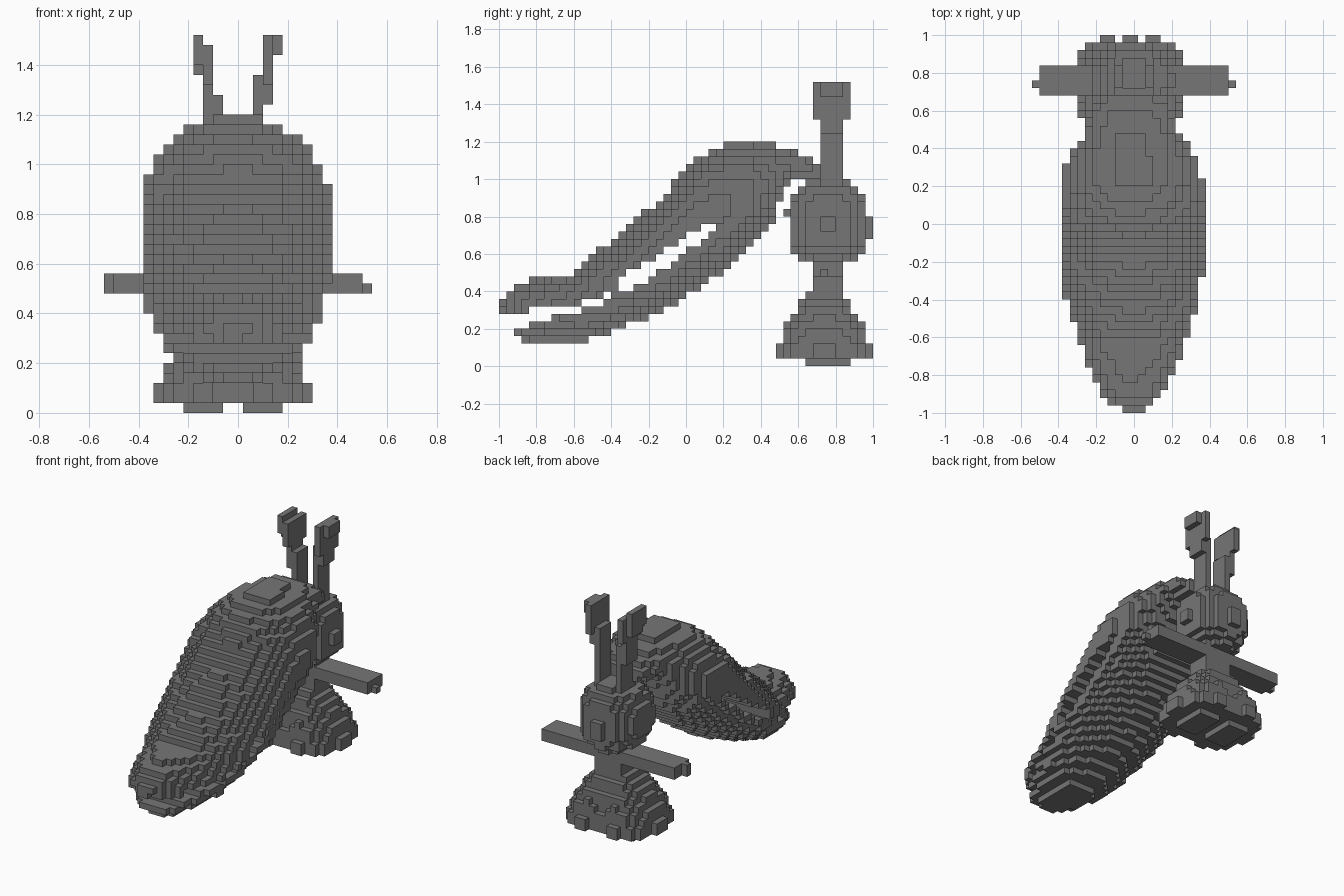
import bpy
import bmesh
from mathutils import Vector

cube = bpy.data.objects.get("Cube")
if cube:
    bpy.data.objects.remove(cube, do_unlink=True)

S = 0.04  # block size

grey = bpy.data.materials.new("dark grey")
grey.use_nodes = True
grey.diffuse_color = (0.18, 0.18, 0.18, 1)
grey.node_tree.nodes["Principled BSDF"].inputs["Base Color"].default_value = (0.18, 0.18, 0.18, 1)


def curve(points, v):
    """Straight-line interpolation through (position, value) points."""
    if v <= points[0][0]:
        return points[0][1]
    for (a, p), (b, q) in zip(points, points[1:]):
        if v <= b:
            return p + (q - p) * (v - a) / (b - a)
    return points[-1][1]


def blocks(name, inside):
    """Fill a shape with blocks and keep only the outer faces."""
    cells = set()
    for i in range(-14, 15):
        for j in range(-25, 25):
            for k in range(38):
                if inside(i * S, (j + 0.5) * S, (k + 0.5) * S):
                    cells.add((i, j, k))
    bm = bmesh.new()
    verts = {}

    def vert(p):
        key = tuple(round(c * 2) for c in p)
        if key not in verts:
            verts[key] = bm.verts.new(p * S)
        return verts[key]

    for cell in cells:
        centre = Vector(cell) + Vector((0, 0.5, 0.5))
        for axis in range(3):
            for side in (-1, 1):
                near = list(cell)
                near[axis] += side
                if tuple(near) in cells:
                    continue
                n, u, v = Vector(), Vector(), Vector()
                n[axis] = side / 2
                u[(axis + 1) % 3] = 0.5
                v[(axis + 2) % 3] = 0.5 * side
                bm.faces.new([vert(centre + n + a * u + b * v)
                              for a, b in ((-1, -1), (1, -1), (1, 1), (-1, 1))])
    mesh = bpy.data.meshes.new(name)
    bm.to_mesh(mesh)
    bm.free()
    mesh.materials.append(grey)
    obj = bpy.data.objects.new(name, mesh)
    bpy.context.collection.objects.link(obj)
    return obj


def box(x0, x1, y0, y1, z0, z1):
    return lambda x, y, z: x0 < x < x1 and y0 < y < y1 and z0 < z < z1


def union(*shapes):
    return lambda x, y, z: any(s(x, y, z) for s in shapes)


# Long swept shell: one rounded body with a thin slit along its sides
TOP = [(-1, .36), (-.9, .45), (-.62, .5), (-.4, .67), (-.2, .84), (-.08, .96),
       (.02, 1.08), (.12, 1.15), (.18, 1.17), (.22, 1.19), (.46, 1.19), (.5, 1.175),
       (.6, 1.15), (.72, 1.08)]
BOTTOM = [(-1, .28), (-.92, .27), (-.91, .15), (-.84, .12), (-.56, .12), (-.4, .18), (-.28, .23),
          (-.12, .3), (.04, .4), (.2, .51), (.32, .6), (.44, .73), (.5, .87), (.56, .99), (.72, 1)]
SLIT_TOP = [(-1, .28), (-.84, .3), (-.6, .33), (-.5, .35), (-.4, .41), (-.36, .47), (-.2, .56),
            (.04, .73), (.16, .76)]
SLIT_LOW = [(-.92, .2), (-.68, .27), (-.5, .31), (-.4, .37), (-.28, .41), (-.12, .52), (.16, .735)]
WIDTH = [(-1, .03), (-.9, .17), (-.72, .25), (-.5, .32), (-.36, .357), (-.24, .376), (-.1, .39),
         (.1, .39), (.24, .374), (.32, .357), (.38, .325), (.44, .28), (.52, .23), (.72, .17)]


def shell(x, y, z):
    if y > .72:
        return False
    in_slit = curve(SLIT_LOW, y) < z < curve(SLIT_TOP, y)
    if in_slit and y < .16 and not -.4 < y < -.36:
        return False
    hi, lo = curve(TOP, y), curve(BOTTOM, y)
    t = (2 * z - hi - lo) / (hi - lo)
    return abs(t) < 1 and abs(x + .01) < curve(WIDTH, y) * (1 - t * t) ** 0.5


blocks("swept_shell", shell)


# Rounded head with a nose, a small bump behind and a stud on each side
def skull(x, y, z):
    profile = abs((y - .76) / .212) ** 3 + abs((z - .775) / .222) ** 3
    return profile ** .8 + ((x + .01) / .212) ** 2 < 1


blocks("head", union(skull, box(-.06, .02, .9, 1, .68, .8), box(-.02, .02, .52, .6, .8, .84),
                     box(-.24, .22, .72, .76, .76, .8)))

# Flared skirt body made of two leg lobes that merge upwards, and a thin neck
FLARE = [(.04, .275), (.12, .273), (.2, .24), (.28, .195), (.36, .135), (.42, .1)]


def skirt(x, y, z):
    r = curve(FLARE, z)
    return .04 < z < .42 and any(
        ((x + .02 + s * .43 * r) / (.7 * r)) ** 2 + ((y - .74) / (.89 * r)) ** 2 < 1
        for s in (-1, 1))


blocks("skirt", skirt)
blocks("neck", box(-.1, .1, .68, .84, .4, .58))

# Arms with hand tips
for name, s in (("left", 1), ("right", -1)):
    def arm(x, y, z, s=s):
        return box(.06, .5, .68, .84, .48, .56)(x * s, y, z) or \
            box(.5, .54, .72, .76, .48, .52 if s > 0 else .56)(x * s, y, z)
    blocks(name + "_arm", arm)

# Feet
blocks("right_foot", box(-.22, -.06, .64, .88, 0, .04))
blocks("left_foot", box(.02, .18, .64, .88, 0, .04))

# Feelers with broad tips that lean outwards
blocks("right_feeler", union(box(-.1, -.06, .72, .84, .96, 1.28),
                             box(-.14, -.1, .72, .84, 1.16, 1.48),
                             box(-.14, -.1, .68, .88, 1.32, 1.48),
                             box(-.18, -.14, .68, .84, 1.4, 1.52),
                             box(-.18, -.14, .72, .84, 1.36, 1.4)))
blocks("left_feeler", union(box(.06, .1, .72, .84, .96, 1.36),
                            box(.1, .14, .72, .84, 1.24, 1.36),
                            box(.1, .14, .68, .88, 1.32, 1.52),
                            box(.14, .18, .72, .84, 1.44, 1.52)))
